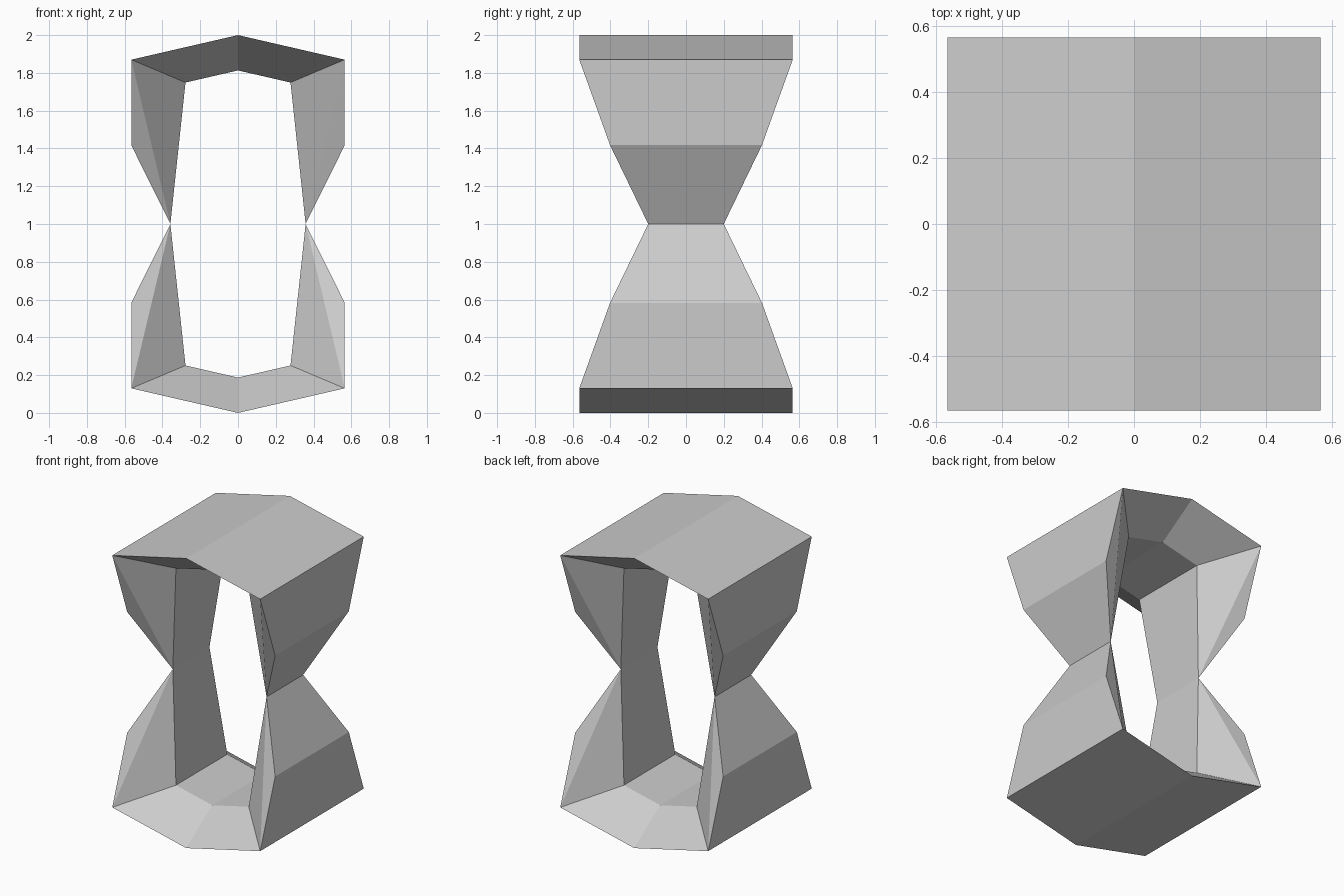
import bpy
import bmesh

if "Cube" in bpy.data.objects:
    bpy.data.objects.remove(bpy.data.objects["Cube"])

# One eighth of the ring: (x, half depth, height above the waist)
outer = [(0, 0.565, 1.0), (0.565, 0.565, 0.87), (0.565, 0.402, 0.417), (0.358, 0.2, 0)]
inner = [(0.278, 0.28, 0.749), (0, 0.28, 0.813)]
loop = outer + inner

bm = bmesh.new()
front = [bm.verts.new((x, -d, z)) for x, d, z in loop]
middle = [bm.verts.new((x, 0, z)) for x, d, z in loop]

# Outer shell and inner opening walls
for i in range(len(loop) - 1):
    bm.faces.new((front[i], front[i + 1], middle[i + 1], middle[i]))

# Bevelled front rim between the shell and the opening
for rim in ((0, 5, 4, 1), (1, 4, 3), (1, 3, 2)):
    bm.faces.new([front[i] for i in rim])

mesh = bpy.data.meshes.new("hourglass_ring")
bm.to_mesh(mesh)
bm.free()

ring = bpy.data.objects.new("hourglass_ring", mesh)
bpy.context.collection.objects.link(ring)
ring.location.z = 1

# Mirror to all eight octants
mirror = ring.modifiers.new("mirror", 'MIRROR')
mirror.use_axis = (True, True, True)
mirror.merge_threshold = 0.0005
